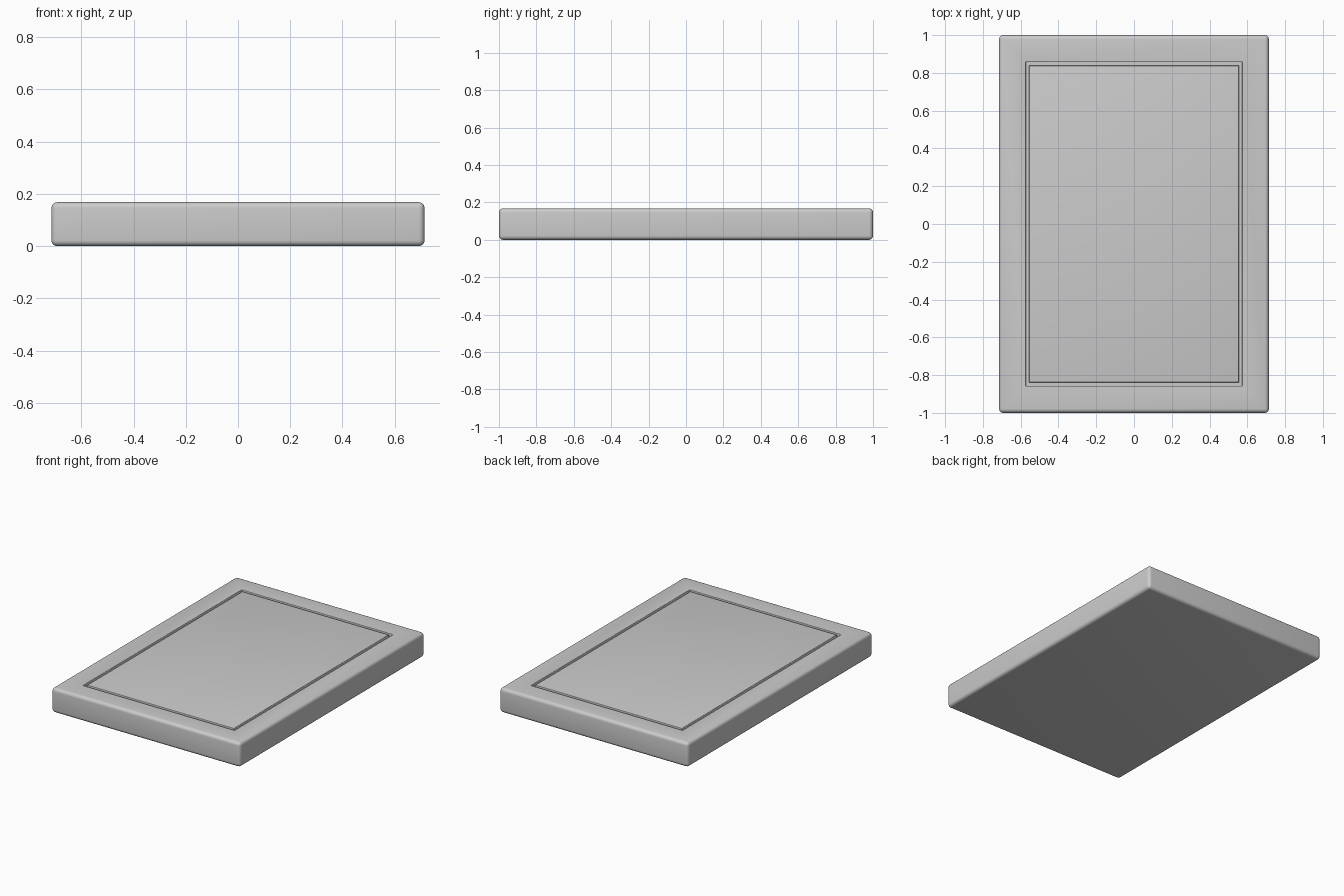
import bpy, bmesh

if "Cube" in bpy.data.objects:
    bpy.data.objects.remove(bpy.data.objects["Cube"])

HX, HY, H = 0.714, 1.0, 0.168   # half width, half length, thickness
DEPTH = 0.02                    # groove depth

bm = bmesh.new()


def ring(hx, hy, z):
    return [bm.verts.new((sx * hx, sy * hy, z))
            for sx, sy in ((-1, -1), (1, -1), (1, 1), (-1, 1))]


# Nested rectangles: bottom, top rim, groove walls, raised centre panel
rings = [ring(HX, HY, 0), ring(HX, HY, H),
         ring(0.573, 0.857, H), ring(0.573, 0.857, H - DEPTH),
         ring(0.555, 0.839, H - DEPTH), ring(0.555, 0.839, H)]
bm.faces.new(rings[0][::-1])
for a, b in zip(rings, rings[1:]):
    for i in range(4):
        j = (i + 1) % 4
        bm.faces.new((a[i], a[j], b[j], b[i]))
bm.faces.new(rings[-1])

# Round the groove lips, then the outer edges of the board
lips = [e for k in (2, 5) for i in range(4)
        for e in [bm.edges.get((rings[k][i], rings[k][(i + 1) % 4]))]]
bmesh.ops.bevel(bm, geom=lips, offset=0.005, segments=3, profile=0.5, affect='EDGES')
outer = [e for e in bm.edges
         if all(abs(v.co.x) > HX - 1e-4 and abs(v.co.y) > HY - 1e-4 for v in e.verts)
         or all(abs(v.co.x) > HX - 1e-4 or abs(v.co.y) > HY - 1e-4 for v in e.verts)]
bmesh.ops.bevel(bm, geom=outer, offset=0.022, segments=5, profile=0.5, affect='EDGES')
bmesh.ops.recalc_face_normals(bm, faces=bm.faces)

# Cutting board with juice groove
mesh = bpy.data.meshes.new("cutting_board")
bm.to_mesh(mesh)
bm.free()
board = bpy.data.objects.new("cutting_board", mesh)
bpy.context.collection.objects.link(board)
bpy.context.view_layer.objects.active = board
board.select_set(True)
bpy.ops.object.shade_smooth_by_angle(angle=0.6)
